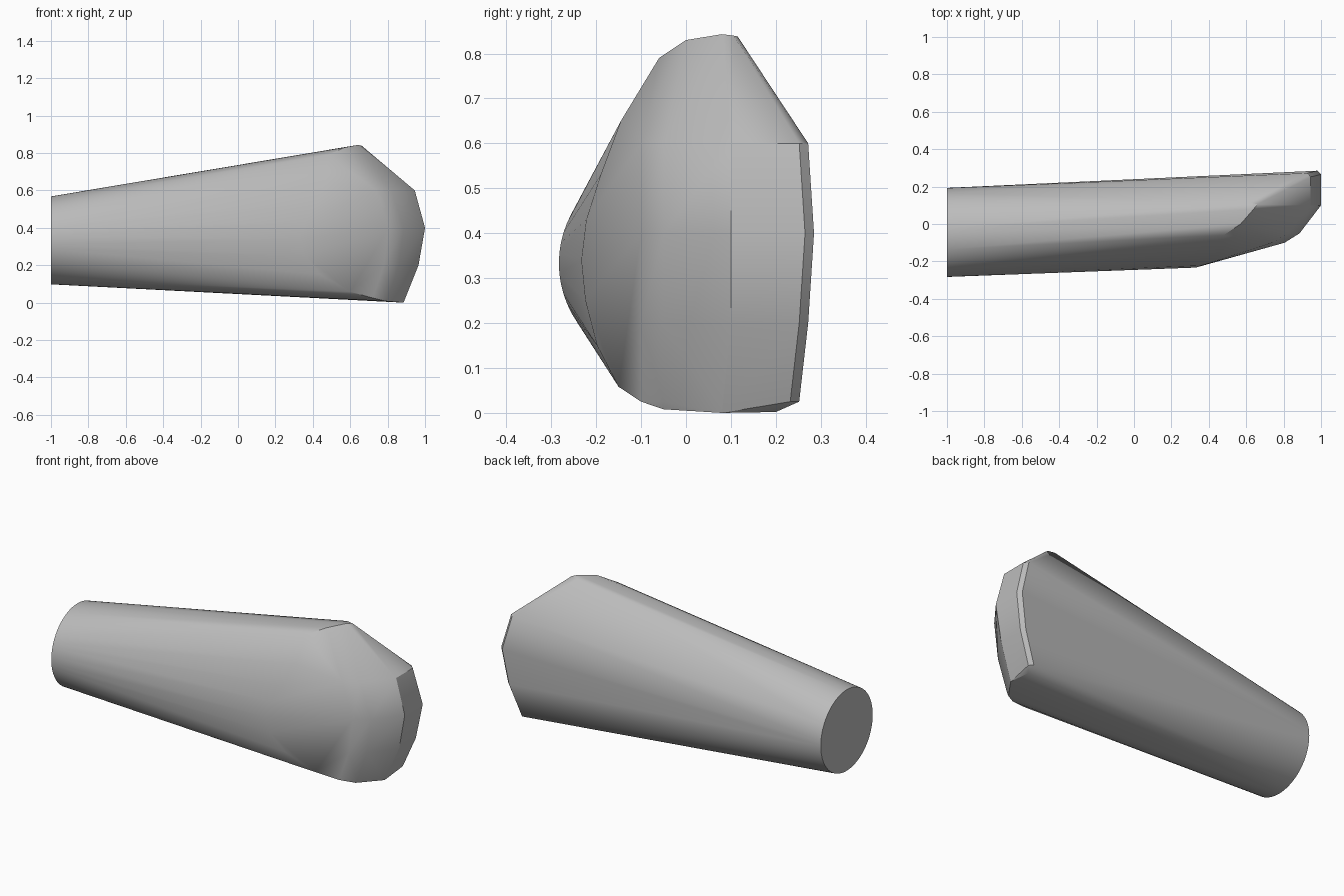
import bpy, bmesh
from math import sin, cos, pi, radians

cube = bpy.data.objects.get("Cube")
if cube:
    bpy.data.objects.remove(cube)

grey = bpy.data.materials.new("neutral grey")
grey.use_nodes = True
colour = (0.5, 0.5, 0.5, 1)
grey.diffuse_color = colour
grey.node_tree.nodes["Principled BSDF"].inputs["Base Color"].default_value = colour

points = []

# Round cut end
SIDES = 64
for i in range(SIDES):
    a = 2 * pi * i / SIDES
    points.append((-1, -0.045 + 0.238 * cos(a), 0.333 + 0.235 * sin(a)))

# Blunt tip: rows of (height, tip x, back y, inner corner x)
for z, x, back, inner in [(0.6, 0.945, 0.272, 0.82), (0.4, 1.0, 0.285, 0.885),
                          (0.2, 0.965, 0.272, 0.86), (0.025, 0.895, 0.252, 0.80)]:
    points += [(x - 0.02, back, z), (x, back - 0.02, z), (x, 0.1, z),
               (inner, -0.05, z), (inner - 0.08, -0.1, z)]

# Rounded lower lip and upper ridge
points += [(0.87, 0.2, 0.002), (0.885, 0.08, 0.0), (0.79, -0.05, 0.008),
           (0.62, 0.115, 0.838), (0.66, 0.105, 0.84), (0.64, 0.08, 0.843),
           (0.57, 0.0, 0.83), (0.48, -0.06, 0.79)]

# Curved front belly
points += [(0.47, -0.145, 0.65), (0.42, -0.19, 0.53), (0.36, -0.222, 0.43),
           (0.33, -0.233, 0.34), (0.36, -0.224, 0.25), (0.44, -0.198, 0.15),
           (0.60, -0.15, 0.058)]

# Wrap a solid skin round the guide points
bm = bmesh.new()
for p in points:
    bm.verts.new(p)
bmesh.ops.convex_hull(bm, input=bm.verts)
bmesh.ops.delete(bm, geom=[v for v in bm.verts if not v.link_faces], context='VERTS')
bmesh.ops.dissolve_limit(bm, angle_limit=radians(0.5), verts=bm.verts, edges=bm.edges)
bmesh.ops.recalc_face_normals(bm, faces=bm.faces)
mesh = bpy.data.meshes.new("tapered_body")
bm.to_mesh(mesh)
bm.free()
mesh.materials.append(grey)
body = bpy.data.objects.new("tapered_body", mesh)
bpy.context.collection.objects.link(body)

# Smooth the skin and keep the hard rims
bpy.context.view_layer.objects.active = body
body.select_set(True)
bpy.ops.object.shade_smooth_by_angle(angle=radians(30))
